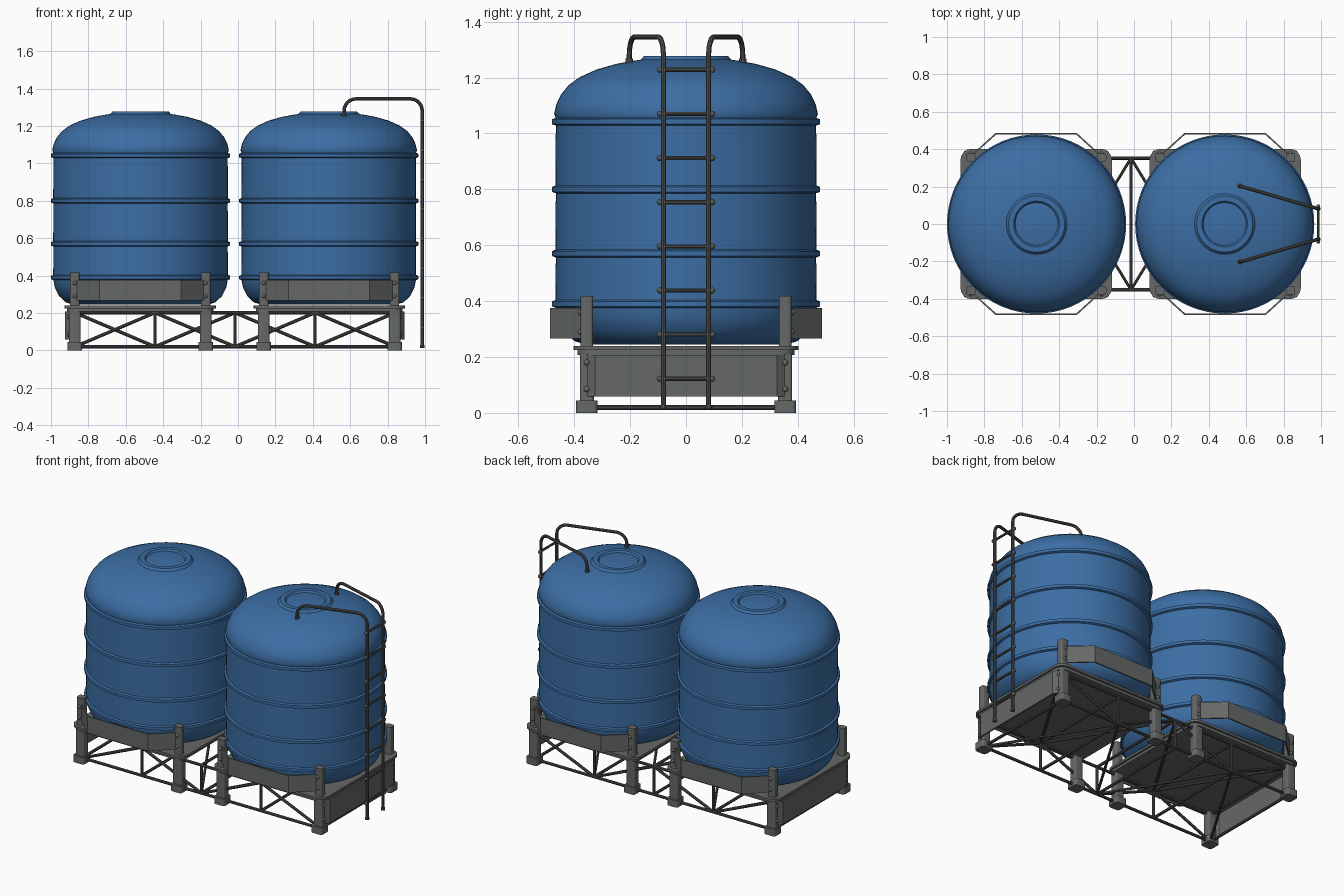
import bpy, bmesh, math
from mathutils import Vector, Matrix

cube = bpy.data.objects.get("Cube")
if cube:
    bpy.data.objects.remove(cube, do_unlink=True)


def material(name, rgb):
    m = bpy.data.materials.new(name)
    m.use_nodes = True
    m.diffuse_color = (*rgb, 1)
    m.node_tree.nodes["Principled BSDF"].inputs["Base Color"].default_value = (*rgb, 1)
    return m


BLUE = material("tank blue", (0.045, 0.155, 0.37))
GREY = material("frame grey", (0.13, 0.14, 0.135))
PIPE = material("pipe grey", (0.095, 0.095, 0.092))


def finish(obj, mat, smooth=True):
    obj.data.materials.append(mat)
    bpy.ops.object.select_all(action='DESELECT')
    obj.select_set(True)
    bpy.context.view_layer.objects.active = obj
    if smooth:
        bpy.ops.object.shade_smooth_by_angle(angle=math.radians(35))
    return obj


def from_bmesh(name, bm, mat, smooth=True):
    bmesh.ops.recalc_face_normals(bm, faces=bm.faces)
    mesh = bpy.data.meshes.new(name)
    bm.to_mesh(mesh)
    bm.free()
    obj = bpy.data.objects.new(name, mesh)
    bpy.context.collection.objects.link(obj)
    return finish(obj, mat, smooth)


def lathe(name, profile, x, mat, steps=64):
    bm = bmesh.new()
    verts = [bm.verts.new((r, 0, z)) for r, z in profile]
    edges = [bm.edges.new(pair) for pair in zip(verts, verts[1:])]
    bmesh.ops.spin(bm, geom=verts + edges, cent=(0, 0, 0), axis=(0, 0, 1),
                   angle=2 * math.pi, steps=steps)
    bmesh.ops.remove_doubles(bm, verts=bm.verts, dist=0.0005)
    obj = from_bmesh(name, bm, mat)
    obj.location.x = x
    return obj


def add_rod(bm, a, b, r, sides=10):
    a, b = Vector(a), Vector(b)
    d = b - a
    turn = d.to_track_quat('Z', 'Y').to_matrix().to_4x4()
    bmesh.ops.create_cone(bm, cap_ends=True, segments=sides, radius1=r, radius2=r,
                          depth=d.length, matrix=Matrix.Translation((a + b) / 2) @ turn)


def add_ball(bm, p, r):
    bmesh.ops.create_uvsphere(bm, u_segments=10, v_segments=6, radius=r,
                              matrix=Matrix.Translation(p))


def prism(name, outline, z0, z1, mat, bevel=0.0):
    bm = bmesh.new()
    face = bm.faces.new([bm.verts.new((x, y, z0)) for x, y in outline])
    up = bmesh.ops.extrude_face_region(bm, geom=[face])["geom"]
    bmesh.ops.translate(bm, vec=(0, 0, z1 - z0),
                        verts=[v for v in up if isinstance(v, bmesh.types.BMVert)])
    if bevel:
        sides = [e for e in bm.edges if abs(e.verts[0].co.z - e.verts[1].co.z) > 0.001]
        bmesh.ops.bevel(bm, geom=sides, offset=bevel, segments=4,
                        profile=0.5, affect='EDGES')
    return from_bmesh(name, bm, mat)


def rect(cx, cy, hx, hy):
    return [(cx - hx, cy - hy), (cx + hx, cy - hy), (cx + hx, cy + hy), (cx - hx, cy + hy)]


# Tank profile: rounded base, banded wall, dome and stepped lid
profile = [(0, 0.245), (0.36, 0.245), (0.40, 0.257), (0.435, 0.29), (0.458, 0.335), (0.466, 0.375)]
for z in (0.39, 0.57, 0.80, 1.042):
    profile += [(0.466, z - 0.014), (0.479, z - 0.009), (0.479, z + 0.009), (0.467, z + 0.014)]
profile += [(0.472, 1.07), (0.464, 1.105), (0.447, 1.14), (0.42, 1.173), (0.38, 1.202),
            (0.32, 1.229), (0.25, 1.249), (0.19, 1.26), (0.162, 1.264), (0.15, 1.278),
            (0.122, 1.278), (0.114, 1.268), (0.10, 1.27), (0, 1.277)]
TANKS = (("right", -0.521, -0.523, -1), ("left", 0.485, 0.487, 1))
LEG = 0.35

for side, tank_x, cx, out in TANKS:
    lathe(side + "_tank", profile, tank_x, BLUE)

    # Platform in two layers
    prism(side + "_platform", rect(cx, 0, 0.405, 0.402), 0.225, 0.24, GREY, 0.06)
    prism(side + "_platform_base", rect(cx, 0, 0.392, 0.388), 0.208, 0.225, GREY, 0.05)

    bolts = bmesh.new()
    for sx in (-1, 1):
        for sy in (-1, 1):
            # Legs, feet and upright posts
            x, y = cx + sx * LEG, sy * 0.355
            prism(side + "_foot", rect(x, y, 0.039, 0.039), 0, 0.045, GREY, 0.015)
            prism(side + "_leg", rect(x, y, 0.031, 0.025), 0.04, 0.21, GREY, 0.01)
            prism(side + "_post", rect(x, y, 0.025, 0.022), 0.24, 0.418, GREY, 0.01)
            for z in (0.29, 0.36):
                add_ball(bolts, (x, y + sy * 0.022, z), 0.011)
            if sx == out:
                for z in (0.085, 0.18):
                    add_ball(bolts, (x + out * 0.031, y, z), 0.011)
    from_bmesh(side + "_bolts", bolts, GREY)

    # Bent guard plates at the front and back
    for sy, label in ((-1, "front"), (1, "back")):
        outer = [(-0.34, 0.375), (-0.217, 0.487), (0.217, 0.487), (0.34, 0.375)]
        inner = [(0.328, 0.375), (0.213, 0.479), (-0.213, 0.479), (-0.328, 0.375)]
        prism(f"{side}_{label}_guard", [(cx + x, sy * y) for x, y in outer + inner],
              0.267, 0.376, GREY)

    # Bent plate closing the outer end of the stand
    outer = [(0.372, -0.365), (0.402, -0.325), (0.402, 0.325), (0.372, 0.365)]
    inner = [(x - 0.01, y) for x, y in reversed(outer)]
    prism(side + "_end_plate", [(cx + out * x, y) for x, y in outer + inner],
          0.058, 0.208, GREY)

# Base truss: chords, uprights, zigzags and cross bracing
bm = bmesh.new()
nodes = [-0.872 + 0.428 * i for i in range(5)]
LOW, HIGH, Y = 0.02, 0.202, 0.352
for z in (LOW, HIGH):
    for y in (-Y, Y):
        add_rod(bm, (nodes[0], y, z), (nodes[-1], y, z), 0.009)
    for x in nodes:
        add_rod(bm, (x, -Y, z), (x, Y, z), 0.009)
for i, (a, b) in enumerate(zip(nodes, nodes[1:])):
    for s in (-1, 1):
        flip = s if i % 2 else -s
        za, zb = (LOW, HIGH) if flip > 0 else (HIGH, LOW)
        add_rod(bm, (a, s * Y, za), (b, s * Y, zb), 0.009)
        level = LOW if s > 0 else HIGH
        add_rod(bm, (a, flip * Y, level), (b, -flip * Y, level), 0.008)
for x in nodes[1:-1]:
    for y in (-Y, Y):
        add_rod(bm, (x, y, LOW), (x, y, HIGH), 0.009)
from_bmesh("base_truss", bm, PIPE)

# Ladder rails that arch over onto the dome
RAIL_X, RAIL_Y = 0.985, 0.081
for s, label in ((-1, "front"), (1, "back")):
    start = Vector((RAIL_X, s * RAIL_Y, 0))
    end = Vector((0.567, s * 0.203, 0))
    along = (end - start).normalized()
    bend, top = 0.065, 1.345
    path = [start + Vector((0, 0, 0.02))]
    arc = [math.radians(15 * i) for i in range(7)]
    for t in arc:
        path.append(start + along * bend * (1 - math.cos(t))
                    + Vector((0, 0, top - bend + bend * math.sin(t))))
    for t in reversed(arc):
        path.append(end - along * bend * (1 - math.cos(t))
                    + Vector((0, 0, top - bend + bend * math.sin(t))))
    path.append(end + Vector((0, 0, 1.25)))
    curve = bpy.data.curves.new(label + "_ladder_rail", 'CURVE')
    curve.dimensions = '3D'
    curve.bevel_depth = 0.0095
    curve.bevel_resolution = 3
    curve.use_fill_caps = True
    spline = curve.splines.new('POLY')
    spline.points.add(len(path) - 1)
    for point, co in zip(spline.points, path):
        point.co = (*co, 1)
    rail = bpy.data.objects.new(label + "_ladder_rail", curve)
    bpy.context.collection.objects.link(rail)
    finish(rail, PIPE, False)
    bpy.ops.object.convert(target='MESH')
    bpy.ops.object.shade_smooth_by_angle(angle=math.radians(35))

# Rungs with end knobs, and small rail feet and flanges
bm = bmesh.new()
for i in range(8):
    z = 0.122 + 0.158 * i
    add_rod(bm, (RAIL_X, -0.098, z), (RAIL_X, 0.098, z), 0.0075)
    for s in (-1, 1):
        add_ball(bm, (RAIL_X, s * 0.094, z), 0.011)
for s in (-1, 1):
    add_rod(bm, (RAIL_X, s * RAIL_Y, 0.014), (RAIL_X, s * RAIL_Y, 0.028), 0.013)
    add_rod(bm, (0.567, s * 0.203, 1.25), (0.567, s * 0.203, 1.268), 0.014)
from_bmesh("ladder_rungs", bm, PIPE)
